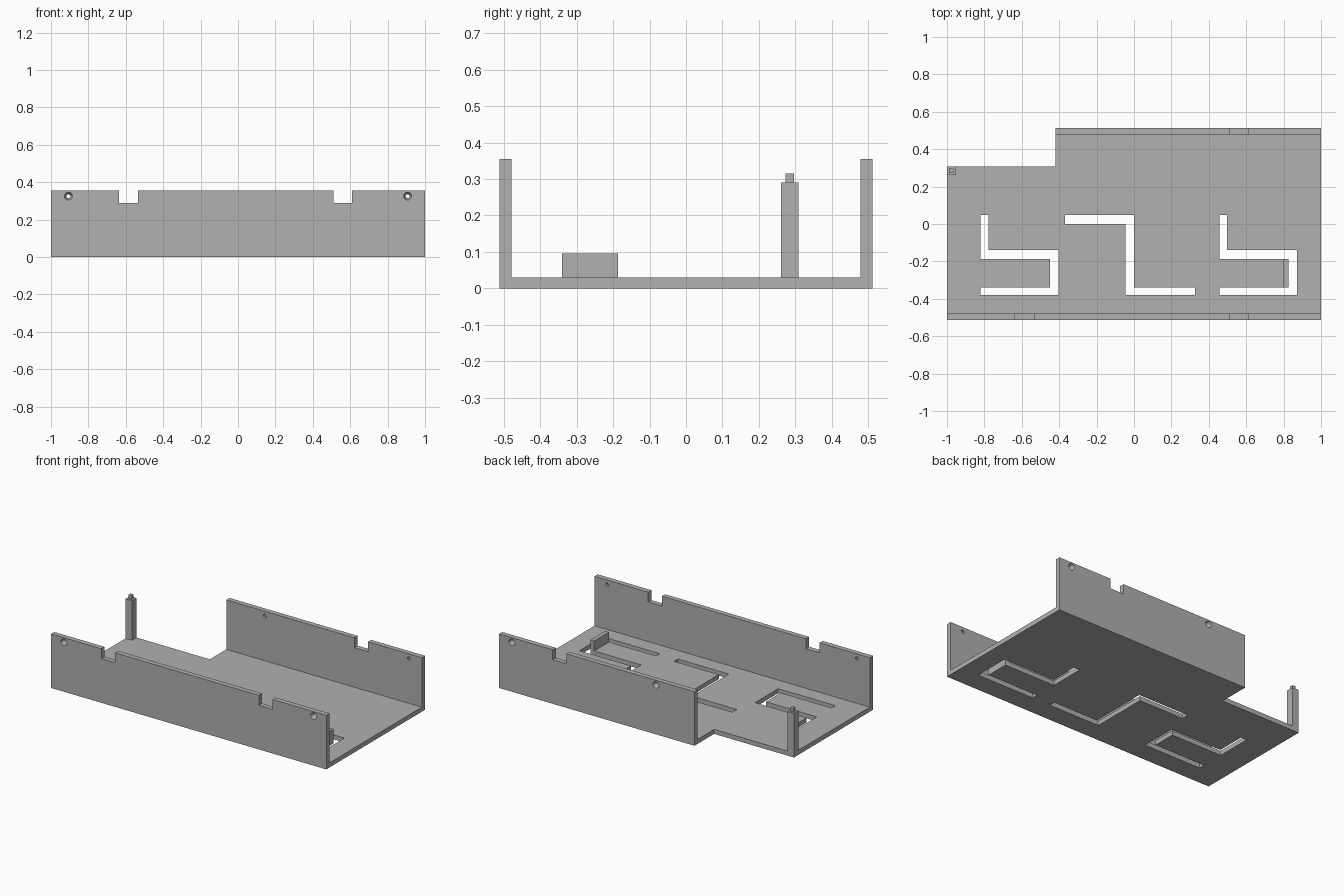
import bpy, bmesh
from math import pi
from mathutils import Matrix

cube = bpy.data.objects.get("Cube")
if cube:
    bpy.data.objects.remove(cube, do_unlink=True)

grey = bpy.data.materials.new("plain grey")
grey.use_nodes = True
colour = (0.44, 0.44, 0.44, 1)
grey.diffuse_color = colour
grey.node_tree.nodes["Principled BSDF"].inputs["Base Color"].default_value = colour

FLOOR, TOP, NOTCH = 0.03, 0.355, 0.29
OUT, INN = 0.512, 0.479          # outer and inner wall faces
STEP_X, STEP_Y = -0.42, 0.308    # cut-away back corner


def finish(name, bm):
    bmesh.ops.recalc_face_normals(bm, faces=bm.faces)
    mesh = bpy.data.meshes.new(name)
    bm.to_mesh(mesh)
    bm.free()
    mesh.materials.append(grey)
    ob = bpy.data.objects.new(name, mesh)
    bpy.context.collection.objects.link(ob)
    return ob


def add_prism(bm, points, direction):
    face = bm.faces.new([bm.verts.new(p) for p in points])
    new = bmesh.ops.extrude_face_region(bm, geom=[face])["geom"]
    verts = [g for g in new if isinstance(g, bmesh.types.BMVert)]
    bmesh.ops.translate(bm, vec=direction, verts=verts)


def box(name, x0, x1, y0, y1, z0, z1):
    bm = bmesh.new()
    add_prism(bm, [(x0, y0, z0), (x1, y0, z0), (x1, y1, z0), (x0, y1, z0)],
              (0, 0, z1 - z0))
    return finish(name, bm)


def cut(target, cutter):
    """Subtract the cutter and apply the result."""
    mod = target.modifiers.new("cut", 'BOOLEAN')
    mod.operation, mod.solver, mod.object = 'DIFFERENCE', 'EXACT', cutter
    bpy.context.view_layer.update()
    mesh = bpy.data.meshes.new_from_object(
        target.evaluated_get(bpy.context.evaluated_depsgraph_get()))
    target.modifiers.clear()
    target.data = mesh
    bpy.data.objects.remove(cutter, do_unlink=True)


# Floor plate between the walls, with stepped back corner
bm = bmesh.new()
outline = [(-1, -INN), (1, -INN), (1, INN), (STEP_X, INN),
           (STEP_X, STEP_Y), (-1, STEP_Y)]
add_prism(bm, [(x, y, 0) for x, y in outline], (0, 0, FLOOR))
floor = finish("floor_plate", bm)

# Hooked slots through the floor: two alike, one Z-shaped
bm = bmesh.new()
hook = [(0, 0.048), (0.042, 0.048), (0.042, -0.14), (0.416, -0.14),
        (0.416, -0.38), (0, -0.38), (0, -0.34), (0.37, -0.34),
        (0.37, -0.187), (0, -0.187)]
zed = [(-0.37, 0.048), (0, 0.048), (0, -0.34), (0.325, -0.34),
       (0.325, -0.38), (-0.045, -0.38), (-0.045, 0), (-0.37, 0)]
slots = [[(x + dx, y) for x, y in hook] for dx in (-0.82, 0.456)] + [zed]
for slot in slots:
    add_prism(bm, [(x, y, -0.1) for x, y in slot], (0, 0, 0.2))
cut(floor, finish("slot_cutter", bm))


def wall(name, side, x0, notches, holes):
    """Upright wall with top notches and countersunk screw holes."""
    profile = [(x0, 0), (1, 0), (1, TOP)]
    for n in sorted(notches, reverse=True):
        profile += [(n + 0.1, TOP), (n + 0.1, NOTCH), (n, NOTCH), (n, TOP)]
    profile.append((x0, TOP))
    bm = bmesh.new()
    add_prism(bm, [(x, side * INN, z) for x, z in profile],
              (0, side * (OUT - INN), 0))
    ob = finish(name, bm)
    bm = bmesh.new()
    for x in holes:
        place = (Matrix.Translation((x, side * (INN + OUT) / 2, 0.325))
                 @ Matrix.Rotation(-side * pi / 2, 4, 'X'))
        bmesh.ops.create_cone(bm, cap_ends=True, segments=24, radius1=0.01,
                              radius2=0.022, depth=OUT - INN + 0.004,
                              matrix=place)
    cut(ob, finish("hole_cutter", bm))


wall("front_wall", -1, -1, (-0.635, 0.51), (-0.907, 0.907))
wall("back_wall", 1, STEP_X, (0.51,), (-0.14, 0.907))

# Upright tab on the floor tongue
box("tongue_tab", 0.798, 0.826, -0.34, -0.187, FLOOR, 0.095)

# Corner post with a small peg on top
box("corner_post", -1, -0.953, 0.261, STEP_Y, FLOOR, 0.29)
box("post_peg", -0.988, -0.965, 0.273, 0.296, 0.29, 0.315)
